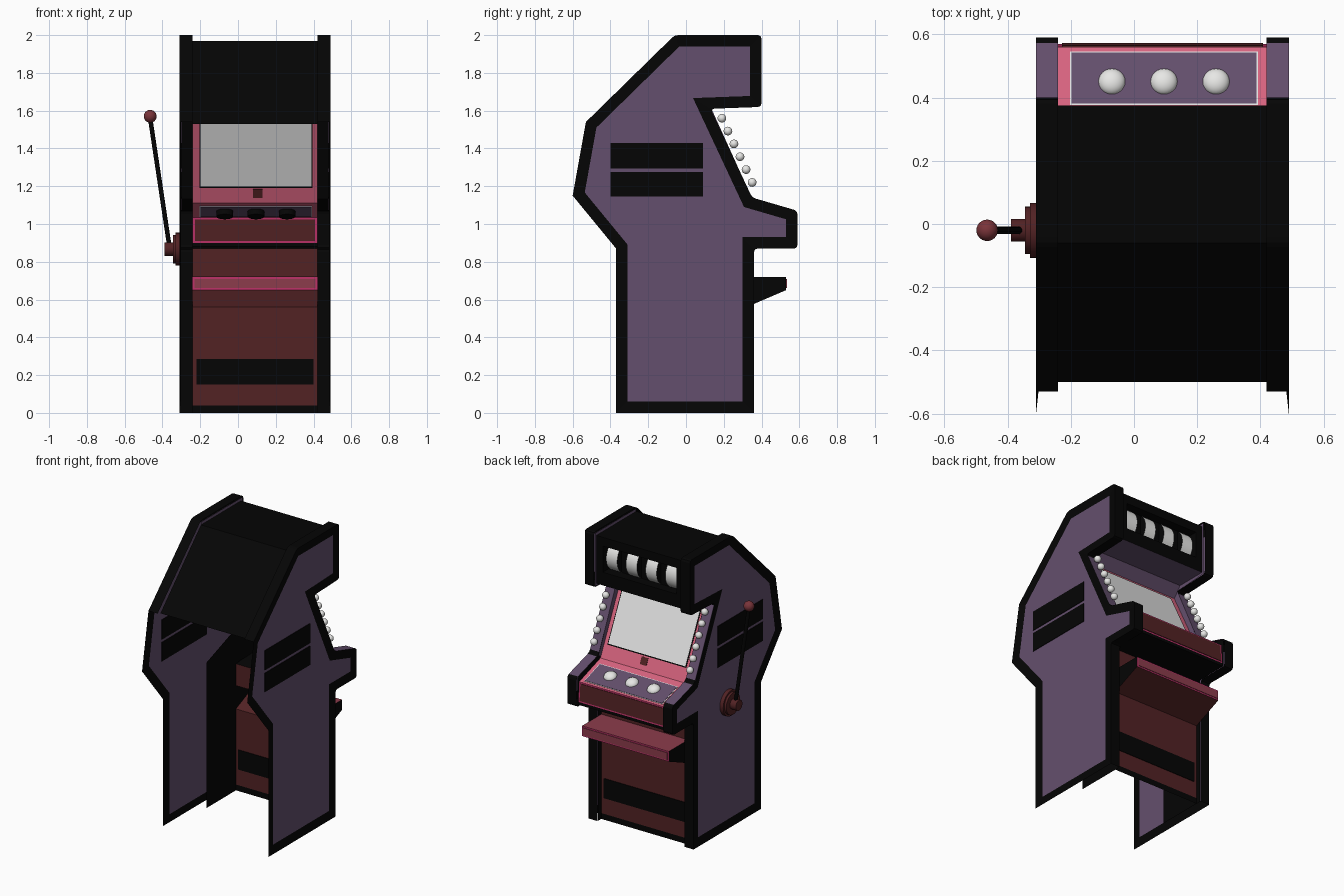
import bpy, bmesh, math
from mathutils import Vector

if "Cube" in bpy.data.objects:
    bpy.data.objects.remove(bpy.data.objects["Cube"])


def lin(c):
    c /= 255
    return c / 12.92 if c <= 0.04045 else ((c + 0.055) / 1.055) ** 2.4


COLOURS = {"black": (5, 5, 5), "purple": (100, 79, 109), "dark_red": (82, 34, 36),
           "pink": (217, 100, 128), "rose": (140, 60, 76), "hot_pink": (190, 50, 105),
           "screen_grey": (228, 228, 228), "white": (236, 236, 234), "knob_red": (122, 52, 58)}
NAMES = list(COLOURS)
MATS = []
for n, c in COLOURS.items():
    m = bpy.data.materials.new(n)
    m.diffuse_color = (*[lin(v) for v in c], 1)
    m.use_nodes = True
    m.node_tree.nodes["Principled BSDF"].inputs["Base Color"].default_value = m.diffuse_color
    MATS.append(m)
IDX = {n: i for i, n in enumerate(NAMES)}

CX = 0.09                  # cabinet centre line
OUT, INN = 0.40, 0.33      # half widths, outside and inside the side walls
X0, X1 = CX - INN, CX + INN


def finish(name, bm, smooth=False):
    me = bpy.data.meshes.new(name)
    bm.to_mesh(me)
    bm.free()
    for m in MATS:
        me.materials.append(m)
    ob = bpy.data.objects.new(name, me)
    bpy.context.collection.objects.link(ob)
    if smooth:
        bpy.ops.object.select_all(action='DESELECT')
        ob.select_set(True)
        bpy.context.view_layer.objects.active = ob
        bpy.ops.object.shade_smooth_by_angle(angle=math.radians(40))
    return ob


def paint(bm, mat):
    for f in bm.faces:
        f.material_index = IDX[mat]


def sheet(name, start, steps, x0=X0, x1=X1):
    """Open (y, z) profile swept across x; each step is (y, z, colour)."""
    bm = bmesh.new()
    pair = lambda p: [bm.verts.new((x, p[0], p[1])) for x in (x0, x1)]
    last = pair(start)
    for y, z, col in steps:
        cur = pair((y, z))
        bm.faces.new((last[0], last[1], cur[1], cur[0])).material_index = IDX[col]
        last = cur
    bmesh.ops.recalc_face_normals(bm, faces=bm.faces)
    return finish(name, bm)


def plate(name, p0, p1, x0, x1, mat, t=0.008):
    """Thin slab along the (y, z) line p0-p1, centred on it."""
    bm = bmesh.new()
    a, b = Vector(p0), Vector(p1)
    d = (b - a).normalized()
    n = Vector((-d.y, d.x)) * t / 2
    f = bm.faces.new([bm.verts.new((x0, *p)) for p in (a + n, a - n, b - n, b + n)])
    r = bmesh.ops.extrude_face_region(bm, geom=[f])
    bmesh.ops.translate(bm, vec=(x1 - x0, 0, 0),
                        verts=[v for v in r["geom"] if isinstance(v, bmesh.types.BMVert)])
    bmesh.ops.recalc_face_normals(bm, faces=bm.faces)
    paint(bm, mat)
    return finish(name, bm)


def rod(name, a, b, r, mat, seg=32, cap=None):
    a, b = Vector(a), Vector(b)
    bm = bmesh.new()
    bmesh.ops.create_cone(bm, cap_ends=True, segments=seg, radius1=r, radius2=r, depth=(b - a).length)
    for f in bm.faces:
        f.material_index = IDX[cap if cap and len(f.verts) > 4 else mat]
    ob = finish(name, bm, True)
    ob.location = (a + b) / 2
    ob.rotation_euler = (b - a).to_track_quat('Z', 'Y').to_euler()
    return ob


def ball(name, loc, r, mat, squash=1, tilt=0):
    bm = bmesh.new()
    bmesh.ops.create_uvsphere(bm, u_segments=24, v_segments=14, radius=r)
    paint(bm, mat)
    ob = finish(name, bm, True)
    ob.location, ob.scale, ob.rotation_euler = loc, (1, 1, squash), (tilt, 0, 0)
    return ob


SIDE = [(-.37, 0), (.36, 0), (.36, .87), (.59, .87), (.59, 1.07), (.35, 1.14), (.13, 1.61),
        (.40, 1.62), (.40, 2.0), (-.06, 2.0), (-.53, 1.54), (-.60, 1.15), (-.37, .87)]


def side_wall(name, s):
    """Outer skin with a raised black border and edge strips on the closed part."""
    bm = bmesh.new()
    xo = CX + s * OUT
    face = bm.faces.new([bm.verts.new((xo, y, z)) for y, z in SIDE])
    bm.normal_update()
    bmesh.ops.inset_individual(bm, faces=[face], thickness=0.06, use_even_offset=True)
    paint(bm, "black")
    face.material_index = IDX["purple"]
    for v in face.verts:
        v.co.x -= s * 0.007
    keep = []
    for e in bm.edges:
        if len(e.link_faces) == 1:
            m = (e.verts[0].co + e.verts[1].co) / 2
            if m.z > 0.001 and not (m.y < -0.3 and m.z < 1.54):
                keep.append(e)
    r = bmesh.ops.extrude_edge_only(bm, edges=keep)["geom"]
    bmesh.ops.translate(bm, vec=(-s * (OUT - INN), 0, 0),
                        verts=[g for g in r if isinstance(g, bmesh.types.BMVert)])
    for f in [g for g in r if isinstance(g, bmesh.types.BMFace)]:
        z = f.calc_center_median().z
        f.material_index = IDX["purple" if 1.075 < z < 1.6 else "black"]
    # soften the cabinet corners
    corners = [e for e in bm.edges if len(e.link_faces) == 2
               and abs(e.verts[0].co.x - e.verts[1].co.x) > 0.05]
    bmesh.ops.bevel(bm, geom=corners, offset=0.018, segments=2, profile=0.5, affect='EDGES')
    bmesh.ops.recalc_face_normals(bm, faces=bm.faces)
    finish(name, bm)


def panel(name, x, pts, mat):
    bm = bmesh.new()
    bm.faces.new([bm.verts.new((x, y, z)) for y, z in pts])
    paint(bm, mat)
    finish(name, bm)


# side walls with vents, inner linings, shelf ends and rows of bulbs
for s, tag in ((-1, "left"), (1, "right")):
    side_wall(tag + "_side_wall", s)
    xi, xo = CX + s * INN, CX + s * OUT
    panel(tag + "_lower_lining", xi,
          [(0, 0), (.355, 0), (.355, .875), (.58, .875), (.58, 1.065), (.35, 1.135), (.28, 1.1), (0, 1.0)], "black")
    panel(tag + "_upper_lining", xi,
          [(.28, 1.1), (.35, 1.135), (.135, 1.61), (.39, 1.625), (.39, 1.99), (-.06, 1.99), (.05, 1.6)], "purple")
    xs = sorted((xi, xo - s * .01))
    sheet(tag + "_slope_backing", (.565, 1.068), [(.342, 1.133, "black"), (.122, 1.603, "black")], *xs)
    panel(tag + "_shelf_end", xi, [(.32, .56), (.53, .65), (.53, .72), (.32, .72)], "black")
    for i, (z0, z1) in enumerate(((1.145, 1.275), (1.295, 1.43))):
        xs = sorted((xo - s * 0.003, xo - s * 0.011))
        plate(f"{tag}_side_vent_{i}", (-.155, z0), (-.155, z1), xs[0], xs[1], "black", 0.49)
    for i in range(6):
        ball(f"{tag}_bulb_{i}", (CX + s * 0.365, .19 + .032 * i, 1.56 - .068 * i), 0.023, "white")

# lower front with the coin shelf, and the control deck
sheet("front_panel", (.32, 0), [(.32, .04, "black"), (.32, .56, "dark_red"), (.53, .65, "dark_red"),
      (.53, .72, "hot_pink"), (.32, .72, "rose"), (.32, .87, "dark_red"), (.57, .88, "black"),
      (.57, .90, "black"), (.56, 1.035, "hot_pink"), (.33, 1.11, "pink"), (.105, 1.57, "pink")])
plate("front_vent", (.32, .15), (.32, .285), X0 + .02, X1 - .02, "black", 0.009)
plate("shelf_face", (.53, .66), (.53, .71), X0 + .01, X1 - .01, "rose")
plate("deck_face", (.5692, .91), (.5608, 1.025), X0 + .012, X1 - .012, "dark_red")


def deck(y):
    return y, 1.035 + (.56 - y) * .075 / .23


plate("button_plate_edge", deck(.376), deck(.546), -.203, .393, "screen_grey", 0.004)
plate("button_plate", deck(.381), deck(.541), -.198, .388, "purple")
up = Vector((0, .31, .95))
for i, x in enumerate((-.07, .095, .26)):
    c = Vector((x, *deck(.45)))
    ball(f"button_{i}", c, 0.043, "white", 0.7, math.radians(-18))
    rod(f"button_socket_{i}", c - up * .034, c - up * .002, 0.044, "black")


# screen and the small badge beneath it
def bezel(z):
    return .33 - (z - 1.11) * .225 / .46, z


plate("screen_edge", bezel(1.193), bezel(1.553), -.204, .394, "black", 0.006)
plate("screen", bezel(1.20), bezel(1.547), -.198, .388, "screen_grey", 0.009)
plate("bezel_badge", bezel(1.14), bezel(1.185), .08, .13, "dark_red", 0.005)

# top box: sloped soffit, recessed reel window, roof and upper back
sheet("top_box", (.105, 1.57), [(.16, 1.64, "purple"), (.375, 1.64, "purple"), (.375, 1.73, "black"),
      (.31, 1.73, "black"), (.31, 1.91, "black"), (.375, 1.91, "black"), (.375, 1.97, "black"),
      (-.06, 1.97, "black"), (-.50, 1.53, "black")])
for i, (a, b) in enumerate(((X0, X0 + .05), (X1 - .05, X1))):
    plate(f"window_post_{i}", (.3425, 1.73), (.3425, 1.91), a, b, "black", 0.065)
for i in range(4):
    x = CX + (i - 1.5) * 0.15
    rod(f"reel_{i}", (x - .042, .25, 1.82), (x + .042, .25, 1.82), 0.108, "white", 40, "black")

# pull lever on the left side
Y, Z = -.02, .867
for name, xa, xb, r in (("lever_flange", -.304, -.33, .087), ("lever_collar", -.33, -.345, .075),
                        ("lever_hub", -.345, -.39, .036)):
    rod(name, (xa, Y, Z), (xb, Y, Z), r, "dark_red")
rod("lever_arm", (-.363, Y, .88), (-.465, Y, 1.56), 0.012, "black", 16)
ball("lever_knob", (-.465, Y, 1.57), 0.034, "knob_red")
